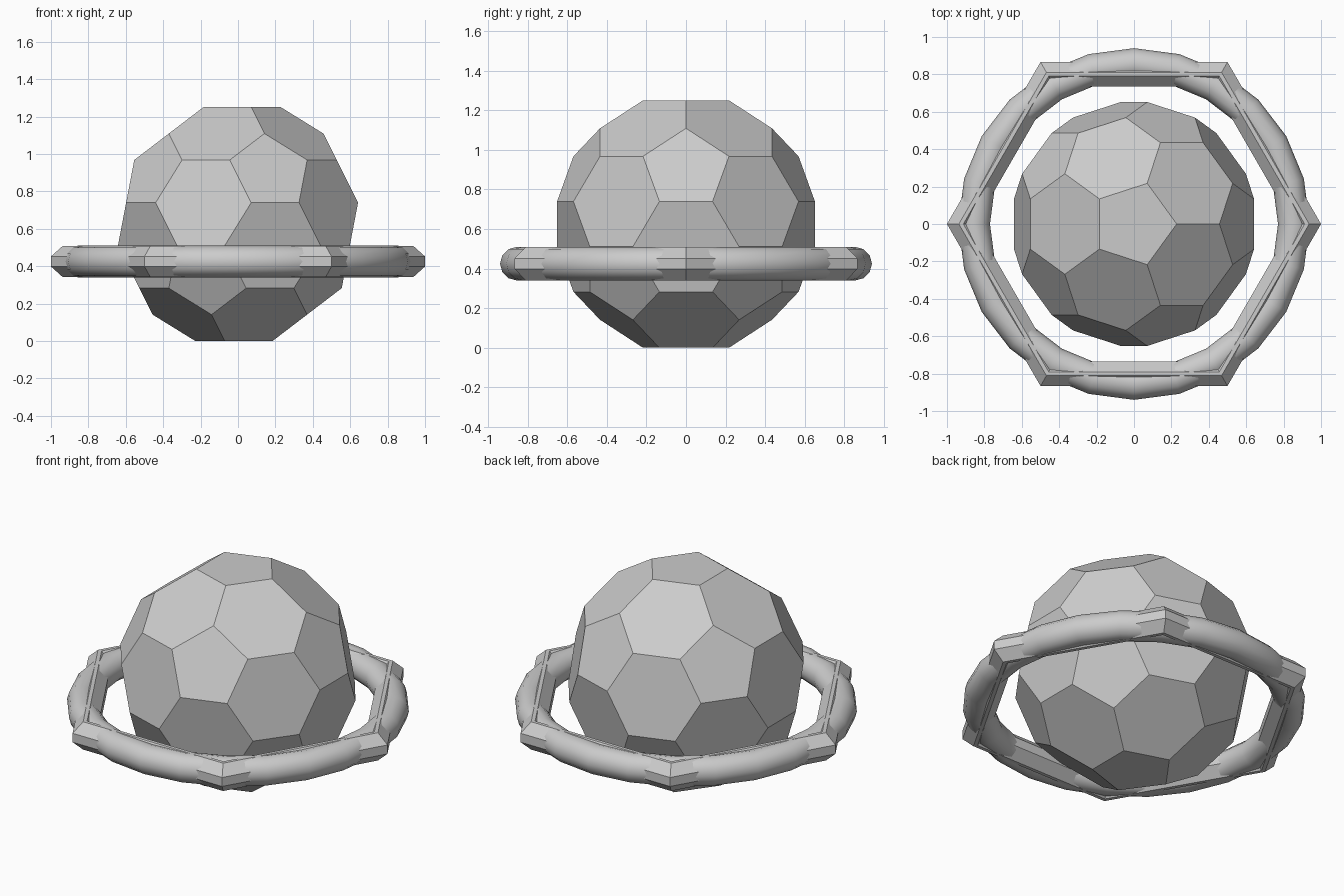
import bpy, bmesh
from math import sin, cos, tau, radians
from mathutils import Vector, Matrix

if "Cube" in bpy.data.objects:
    bpy.data.objects.remove(bpy.data.objects["Cube"])

RING_Z = 0.425


def add_object(name, bm):
    bmesh.ops.recalc_face_normals(bm, faces=bm.faces)
    mesh = bpy.data.meshes.new(name)
    bm.to_mesh(mesh)
    bm.free()
    obj = bpy.data.objects.new(name, mesh)
    bpy.context.collection.objects.link(obj)
    return obj


def sweep_ring(name, section, major, sides, smooth=False):
    """Closed ring: a (radial, height) section repeated around z."""
    bm = bmesh.new()
    loops = []
    for i in range(sides):
        a = tau * i / sides
        loops.append([bm.verts.new(((major + r) * cos(a), (major + r) * sin(a), RING_Z + h))
                      for r, h in section])
    n = len(section)
    for i in range(sides):
        a, b = loops[i], loops[(i + 1) % sides]
        for j in range(n):
            k = (j + 1) % n
            f = bm.faces.new((a[j], b[j], b[k], a[k]))
            f.smooth = smooth
    return add_object(name, bm)


# Faceted ball: icosahedron with every corner cut off at a third of each edge
A = 0.2686                              # edge length, gives a height of 1.25
lat, zc = 2 / 5 ** 0.5, 1 / 5 ** 0.5
ico = [Vector((0, 0, 1)), Vector((0, 0, -1))]
for i in range(5):
    up, low = tau * i / 5, tau * (i + 0.5) / 5
    ico.append(Vector((lat * cos(up), lat * sin(up), zc)))
    ico.append(Vector((lat * cos(low), lat * sin(low), -zc)))
scale = 3 * A / 1.05146
bm = bmesh.new()
for p in ico:
    for q in ico:
        if 0.1 < (p - q).length < 1.2:
            bm.verts.new((p * 2 + q) / 3 * scale)
bmesh.ops.convex_hull(bm, input=bm.verts)
bmesh.ops.dissolve_limit(bm, angle_limit=radians(3), verts=bm.verts, edges=bm.edges)
low_z = min(v.co.z for v in bm.verts)
bmesh.ops.transform(bm, matrix=Matrix.Translation((0, 0, -low_z)), verts=bm.verts)
add_object("faceted_ball", bm)

# Smooth round ring
circle = [(0.085 * cos(tau * i / 12), 0.085 * sin(tau * i / 12)) for i in range(12)]
sweep_ring("round_ring", circle, 0.855, 24, smooth=True)

# Six-sided ring whose corners poke out of the round ring
w, e, t, h = 0.0755, 0.027, 0.012, 0.084
bar = [(w, -e), (w, e), (t, h), (-t, h), (-w, e), (-w, -e), (-t, -h), (t, -h)]
sweep_ring("hexagonal_ring", bar, 1 - w, 6)
